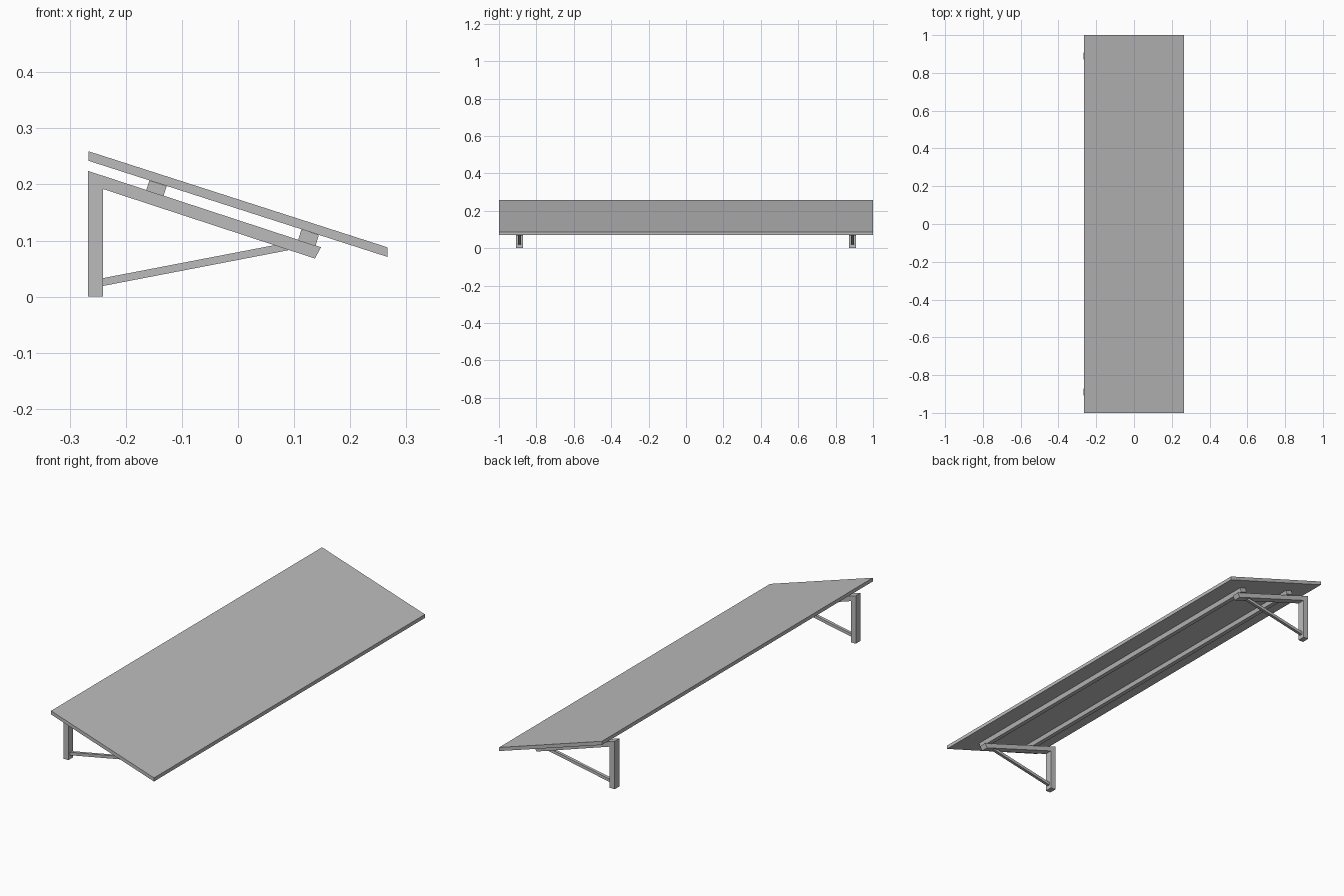
import bpy
import bmesh

cube = bpy.data.objects.get("Cube")
if cube:
    bpy.data.objects.remove(cube, do_unlink=True)

grey = bpy.data.materials.new("plain grey")
grey.use_nodes = True
colour = (0.5, 0.5, 0.5, 1)
grey.diffuse_color = colour
grey.node_tree.nodes["Principled BSDF"].inputs["Base Color"].default_value = colour


def extrude_profile(name, profile, y_mid, half_width):
    """Extrude an x-z outline along y."""
    bm = bmesh.new()
    verts = [bm.verts.new((x, y_mid - half_width, z)) for x, z in profile]
    face = bm.faces.new(verts)
    out = bmesh.ops.extrude_face_region(bm, geom=[face])
    moved = [v for v in out["geom"] if isinstance(v, bmesh.types.BMVert)]
    bmesh.ops.translate(bm, verts=moved, vec=(0, 2 * half_width, 0))
    bmesh.ops.recalc_face_normals(bm, faces=bm.faces)
    mesh = bpy.data.meshes.new(name)
    bm.to_mesh(mesh)
    bm.free()
    mesh.materials.append(grey)
    obj = bpy.data.objects.new(name, mesh)
    bpy.context.collection.objects.link(obj)
    return obj


# Sloping roof panel with vertical edges
extrude_profile("roof_panel", [(-0.266, 0.242), (0.266, 0.071),
                               (0.266, 0.088), (-0.266, 0.259)], 0, 1.0)

# Long battens between the panel and the brackets
extrude_profile("upper_batten", [(-0.164, 0.189), (-0.133, 0.179),
                                 (-0.127, 0.197), (-0.158, 0.207)], 0, 0.92)
extrude_profile("lower_batten", [(0.107, 0.100), (0.138, 0.090),
                                 (0.144, 0.110), (0.113, 0.120)], 0, 0.92)

# Wall brackets: post and arm mitred at the corner, with a thin brace
for side, y in (("front", -0.89), ("back", 0.89)):
    extrude_profile(side + "_post", [(-0.267, 0), (-0.241, 0),
                                     (-0.241, 0.192), (-0.267, 0.224)], y, 0.018)
    extrude_profile(side + "_arm", [(-0.241, 0.192), (0.137, 0.068),
                                    (0.148, 0.088), (-0.267, 0.224)], y, 0.018)
    extrude_profile(side + "_brace", [(-0.241, 0.019), (0.091, 0.083),
                                      (0.066, 0.092), (-0.241, 0.033)], y, 0.007)
